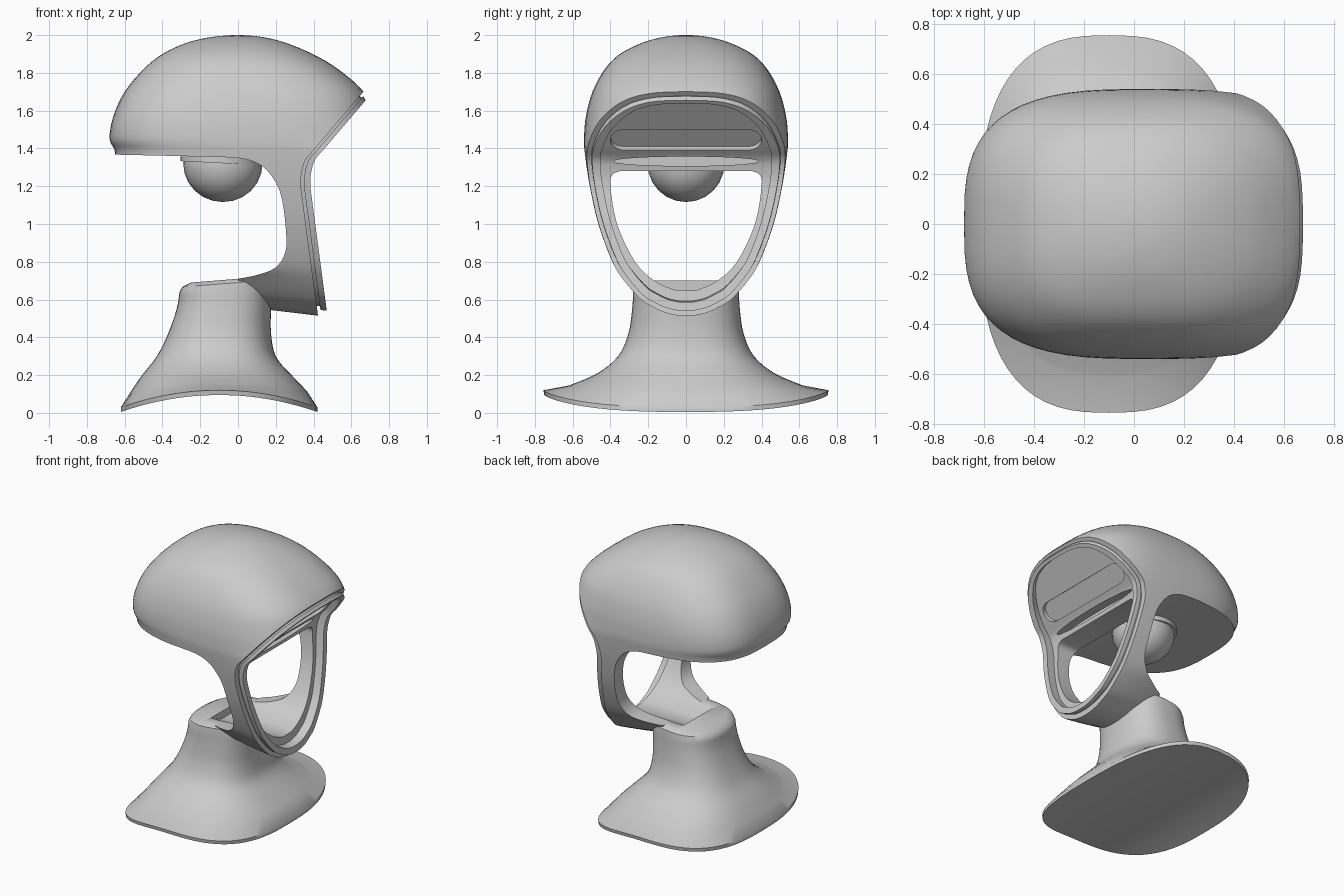
import bpy, math
from mathutils import Vector

cube = bpy.data.objects.get("Cube")
if cube:
    bpy.data.objects.remove(cube, do_unlink=True)

grey = bpy.data.materials.new("plain grey")
grey.use_nodes = True
colour = (0.6, 0.6, 0.6, 1)
grey.diffuse_color = colour
grey.node_tree.nodes["Principled BSDF"].inputs["Base Color"].default_value = colour


def curve(rows, steps=4):
    """Catmull-Rom smoothing of a list of equal-length tuples."""
    pts = [Vector(r) for r in rows]
    out = []
    for i in range(len(pts) - 1):
        a, b, c = pts[max(i - 1, 0)], pts[i], pts[i + 1]
        d = pts[min(i + 2, len(pts) - 1)]
        for s in range(steps):
            t = s / steps
            out.append(0.5 * (2 * b + (c - a) * t + (2 * a - 5 * b + 4 * c - d) * t * t
                              + (3 * b - a - 3 * c + d) * t ** 3))
    return [tuple(p) for p in out + [pts[-1]]]


def mesh_object(name, verts, faces):
    mesh = bpy.data.meshes.new(name)
    mesh.from_pydata(verts, [], faces)
    mesh.materials.append(grey)
    obj = bpy.data.objects.new(name, mesh)
    bpy.context.collection.objects.link(obj)
    return obj


def activate(obj):
    bpy.ops.object.select_all(action='DESELECT')
    obj.select_set(True)
    bpy.context.view_layer.objects.active = obj


def recalc(obj):
    activate(obj)
    bpy.ops.object.mode_set(mode='EDIT')
    bpy.ops.mesh.select_all(action='SELECT')
    bpy.ops.mesh.normals_make_consistent(inside=False)
    bpy.ops.object.mode_set(mode='OBJECT')


def cap(first, n, strips):
    """One flat face, or strips across a ring that bends along x."""
    if not strips:
        return [tuple(range(first, first + n))]
    return [tuple(dict.fromkeys((first + i, first + i + 1, first + n - i - 1, first + (n - i) % n)))
            for i in range(n // 2)]


def bridge(name, rings, strips=False):
    """Closed solid through a list of rings with the same point count."""
    n = len(rings[0])
    verts = [p for ring in rings for p in ring]
    faces = [(k * n + i, k * n + (i + 1) % n, (k + 1) * n + (i + 1) % n, (k + 1) * n + i)
             for k in range(len(rings) - 1) for i in range(n)]
    faces += cap(0, n, strips) + cap(len(verts) - n, n, strips)
    obj = mesh_object(name, verts, faces)
    recalc(obj)
    return obj


def oval(x0, x1, ry, power, height, count=64):
    """Superellipse ring; height is a function of x."""
    ring = []
    for i in range(count):
        a = 2 * math.pi * i / count
        c, s = math.cos(a), math.sin(a)
        x = (x0 + x1) / 2 + (x1 - x0) / 2 * math.copysign(abs(c) ** (2 / power), c)
        y = ry * math.copysign(abs(s) ** (2 / power), s)
        ring.append((x, y, height(x)))
    return ring


def prism(name, outline, lo, hi, place):
    return bridge(name, [[place(u, v, w) for u, v in outline] for w in (lo, hi)])


def boolean(obj, tool, operation):
    mod = obj.modifiers.new(operation, 'BOOLEAN')
    mod.operation, mod.solver, mod.object = operation, 'EXACT', tool
    activate(obj)
    bpy.ops.object.modifier_apply(modifier=mod.name)
    bpy.data.objects.remove(tool, do_unlink=True)


def finish(obj, angle=35):
    activate(obj)
    bpy.ops.object.shade_smooth_by_angle(angle=math.radians(angle))


# Head volume: z, back x, front x, half width, roundness
HEAD = curve([
    (0.515, -0.35, 1.1, 0.04, 2), (0.53, -0.35, 1.1, 0.11, 2), (0.56, -0.35, 1.1, 0.175, 2),
    (0.6, -0.35, 1.1, 0.24, 2), (0.7, -0.37, 1.1, 0.33, 2), (0.8, -0.5, 1.1, 0.39, 2.4),
    (1, -0.7, 1, 0.465, 3), (1.2, -0.68, 0.95, 0.51, 3), (1.37, -0.65, 0.85, 0.535, 3),
    (1.45, -0.68, 0.78, 0.54, 3), (1.57, -0.66, 0.72, 0.53, 3), (1.7, -0.6, 0.665, 0.495, 2.9),
    (1.82, -0.5, 0.53, 0.43, 2.7), (1.9, -0.4, 0.395, 0.35, 2.5), (1.96, -0.27, 0.25, 0.23, 2.3),
    (1.99, -0.14, 0.13, 0.12, 2), (2, -0.03, 0.02, 0.03, 2)])


def head_volume(name, sy=1, sz=1):
    """Head loft, shrunk about eye level; the jaw rises a little toward the neck."""
    mid, rings = 1.15, []
    for z, a, b, ry, p in HEAD:
        rise = 0.12 * max(0, min(1, (0.8 - z) / 0.2))
        rings.append(oval(a, b, ry * sy, p,
                          lambda x: mid + (z + rise * (0.42 - x) - mid) * sz))
    return bridge(name, rings)


# Side outline of the face front, chin to crown
FACE = [(0.482, 0.45)] + curve([(0.385, 1.18), (0.384, 1.25), (0.405, 1.335), (0.45, 1.39)]) \
    + [(0.68, 1.66), (1.1, 2.156)]


def along_y(u, v, w):
    return (u, w, v)


def along_x(u, v, w):
    return (w, u, v)


def face_band(name, near, far):
    outline = [(x + near, z) for x, z in FACE] + [(x + far, z) for x, z in reversed(FACE)]
    return prism(name, outline, -1, 1, along_y)


# Head: dome, face frame and jaw cut from one volume
head = head_volume("head_shell")
opening = curve([(0, 0.71), (0.1, 0.73), (0.2, 0.77), (0.25, 0.85), (0.255, 0.95),
                 (0.235, 1.12), (0.2, 1.22), (0.13, 1.305), (0.03, 1.345), (-0.1, 1.355)])
side = FACE + [(-1, 2.156), (-1, 1.375)] + opening[::-1] + [(0, 0.45)]
boolean(head, prism("side_cut", side, -1, 1, along_y), 'INTERSECT')

# Stepped rim around the face: an inset lip with a deeper groove behind it
for near, far, sy, sz in ((-0.034, 0.1, 0.955, 0.95), (-0.05, -0.033, 0.92, 0.92)):
    step = face_band("rim_cut", near, far)
    boolean(step, head_volume("rim_core", sy, sz), 'DIFFERENCE')
    boolean(head, step, 'DIFFERENCE')

# Recessed face panel inside the rim
recess = head_volume("recess_cut", 0.87, 0.88)
boolean(recess, face_band("recess_band", -0.06, 0.8), 'INTERSECT')
boolean(head, recess, 'DIFFERENCE')


# Neck and flared, arched shoulder base
def arch(x):
    return 0.09 * (1 - ((x + 0.1) / 0.52) ** 2)


rings = [oval(-0.62, 0.42, 0.75, 2.7, lambda x: arch(x) + 0.005),
         oval(-0.62, 0.42, 0.755, 2.7, lambda x: arch(x) + 0.03)]
flare = curve([(0.1, -0.57, 0.37, 0.62, 0.5), (0.2, -0.505, 0.28, 0.47, 0.1),
               (0.3, -0.43, 0.2, 0.36, 0), (0.42, -0.37, 0.175, 0.305, 0),
               (0.55, -0.325, 0.175, 0.285, 0), (0.64, -0.31, 0.18, 0.28, 0)])
rings += [oval(a, b, ry, 2.5, lambda x, z=z, k=k: z + k * arch(x)) for z, a, b, ry, k in flare]
rings += [oval(-0.295, 0.18, 0.275, 2.5, lambda x: 0.69 + 0.08 * x),
          oval(-0.25, 0.17, 0.25, 2.5, lambda x: 0.71 + 0.08 * x)]
base = bridge("neck_and_base", rings, strips=True)

# Open window through the face, scooping the neck top behind it
half = curve([(0.05, 0.648), (0.16, 0.695), (0.27, 0.8), (0.365, 1), (0.4, 1.2),
              (0.39, 1.26), (0.35, 1.28)])
window = half + [(-y, z) for y, z in reversed(half)]
for part in (head, base):
    boolean(part, prism("window_cut", window, -0.1, 1, along_x), 'DIFFERENCE')

# Long round-ended slot on the brow and thin slit below it
tilt = math.atan2(0.275, 0.325)


def on_brow(u, v, w):
    return (0.437 + v * math.sin(tilt) + w * math.cos(tilt), u,
            1.445 + v * math.cos(tilt) - w * math.sin(tilt))


r = 0.07
slot = [(math.copysign(0.33, math.cos(a)) + r * math.cos(a), r * math.sin(a))
        for a in [math.pi * (2 * i + 1) / 32 for i in range(32)]]
boolean(head, prism("slot_cut", slot, -0.03, 0.2, on_brow), 'DIFFERENCE')
slit = [(0.385 * math.cos(a), 1.332 + 0.025 * math.sin(a))
        for a in [math.pi * i / 20 for i in range(40)]]
boolean(head, prism("slit_cut", slit, 0.3, 0.6, along_x), 'DIFFERENCE')
finish(head)
finish(base, 40)

# Bulb and its socket plate under the dome
bpy.ops.mesh.primitive_uv_sphere_add(segments=24, ring_count=12, radius=0.21,
                                     location=(-0.08, 0, 1.32))
bulb = bpy.context.object
bulb.name = "bulb"
bulb.scale = (1, 0.97, 0.97)
bpy.ops.mesh.primitive_cylinder_add(vertices=32, radius=0.215, depth=0.04,
                                    location=(-0.09, 0, 1.342), rotation=(0, 0.05, 0))
socket = bpy.context.object
socket.name = "bulb_socket"
for part in (bulb, socket):
    part.data.materials.append(grey)
    finish(part)
